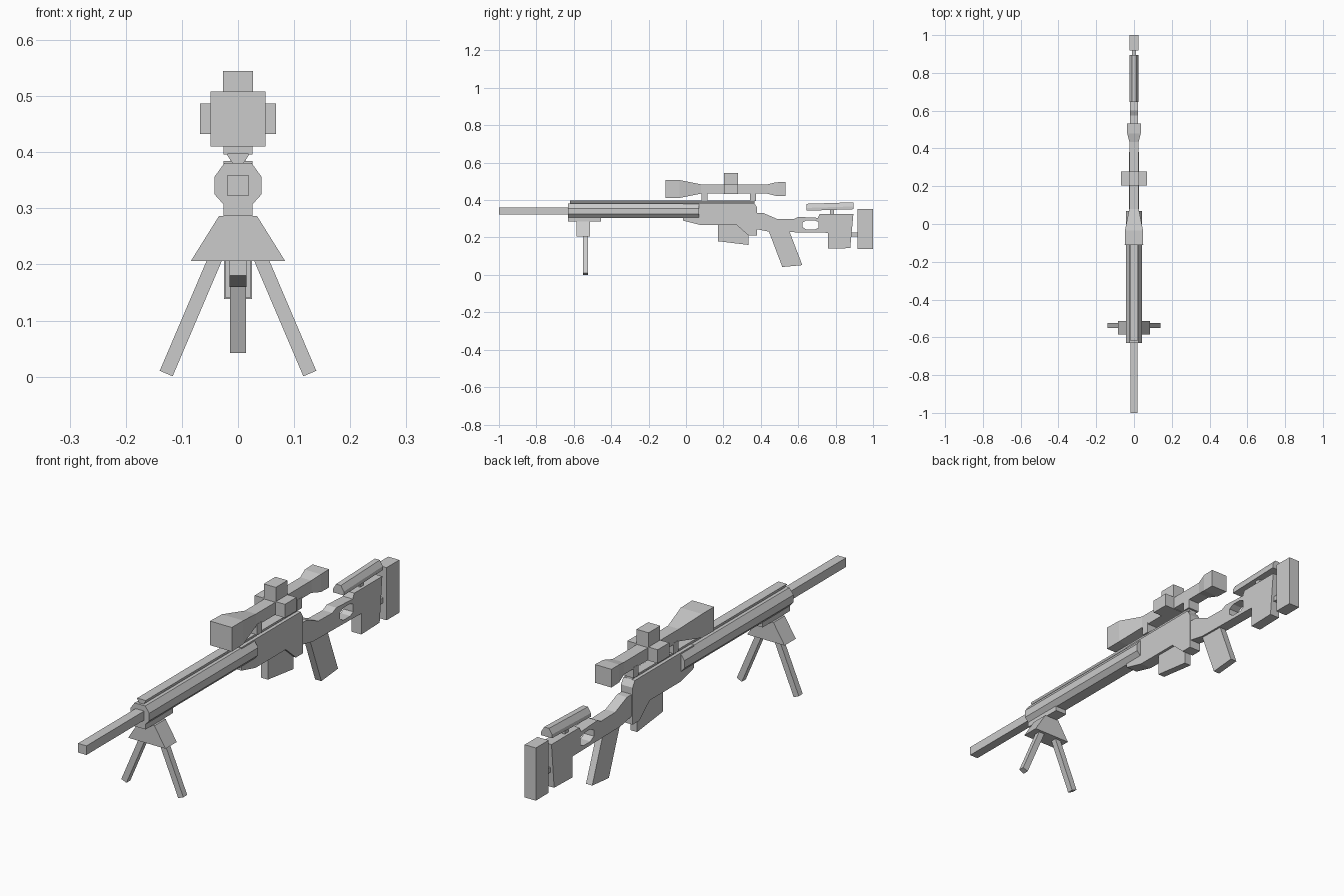
import bpy, bmesh
from mathutils import Vector

if "Cube" in bpy.data.objects:
    bpy.data.objects.remove(bpy.data.objects["Cube"])


def loft(name, rings):
    """Skin a closed, capped solid through matching rings of points."""
    bm = bmesh.new()
    vs = [[bm.verts.new(p) for p in r] for r in rings]
    n = len(vs[0])
    for a, b in zip(vs, vs[1:]):
        for i in range(n):
            j = (i + 1) % n
            bm.faces.new((a[i], a[j], b[j], b[i]))
    bm.faces.new(vs[0])
    bm.faces.new(vs[-1])
    bmesh.ops.recalc_face_normals(bm, faces=bm.faces)
    me = bpy.data.meshes.new(name)
    bm.to_mesh(me)
    bm.free()
    ob = bpy.data.objects.new(name, me)
    bpy.context.collection.objects.link(ob)
    return ob


def side_plate(name, prof, hw):
    """Side (y, z) outline extruded across x."""
    return loft(name, [[(x, y, z) for y, z in prof] for x in (-hw, hw)])


def box(name, hw, y0, y1, z0, z1):
    return side_plate(name, [(y0, z0), (y1, z0), (y1, z1), (y0, z1)], hw)


def along(name, half, y0, y1, rise=0):
    """Mirrored half (x, z) section extruded along y, optionally rising."""
    sec = half + [(-x, z) for x, z in reversed(half)]
    return loft(name, [[(x, y0, z) for x, z in sec],
                       [(x, y1, z + rise) for x, z in sec]])


# Barrel, octagonal handguard and top rail
box("barrel", 0.019, -1.0, -0.6, 0.322, 0.359)
along("handguard", [(0.024, 0.305), (0.042, 0.325), (0.042, 0.356), (0.024, 0.381)], -0.63, 0.07)
along("top_rail", [(0.008, 0.378), (0.019, 0.394), (0.019, 0.398)], -0.62, 0.365)

# Receiver and magazine
side_plate("receiver", [(-0.015, 0.384), (-0.015, 0.29), (0.075, 0.267), (0.27, 0.267),
                        (0.335, 0.21), (0.38, 0.21), (0.38, 0.36), (0.365, 0.384)], 0.026)
side_plate("magazine", [(0.17, 0.28), (0.17, 0.18), (0.335, 0.16), (0.335, 0.28)], 0.015)

# Stock with thumbhole
stock = side_plate("stock", [
    (0.375, 0.245), (0.45, 0.23), (0.76, 0.225), (0.76, 0.14), (0.878, 0.143),
    (0.895, 0.325), (0.715, 0.325), (0.705, 0.305), (0.6, 0.31), (0.575, 0.298),
    (0.485, 0.3), (0.41, 0.332), (0.375, 0.332)], 0.022)
hole = side_plate("thumbhole_cutter", [
    (0.623, 0.255), (0.645, 0.242), (0.69, 0.242), (0.708, 0.252),
    (0.708, 0.283), (0.685, 0.292), (0.645, 0.292), (0.623, 0.28)], 0.1)
hole.hide_render = True
hole.hide_viewport = True
cut = stock.modifiers.new("thumbhole", "BOOLEAN")
cut.object = hole
cut.operation = "DIFFERENCE"
cut.solver = "EXACT"

side_plate("grip", [(0.44, 0.24), (0.515, 0.042), (0.622, 0.052), (0.55, 0.24)], 0.014)
box("butt_pad", 0.025, 0.918, 1.0, 0.138, 0.352)
box("butt_connector", 0.01, 0.87, 0.93, 0.205, 0.226)
along("cheek_rest", [(0.024, 0.343), (0.024, 0.358), (0.011, 0.38)], 0.645, 0.895, 0.008)
box("cheek_post", 0.01, 0.77, 0.792, 0.315, 0.352)

# Scope: square tube flaring at both ends
Z = 0.459
stations = [(-0.11, 0.049), (-0.035, 0.048), (0.08, 0.025),
            (0.435, 0.025), (0.48, 0.036), (0.532, 0.037)]
loft("scope_body", [[(sx * h, y, Z + sz * h) for sx, sz in ((-1, -1), (1, -1), (1, 1), (-1, 1))]
                    for y, h in stations])
box("elevation_turret", 0.027, 0.204, 0.279, 0.47, 0.545)
box("windage_turret", 0.068, 0.204, 0.279, 0.432, 0.487)
for label, y in (("front", 0.1), ("rear", 0.357)):
    box(label + "_scope_mount", 0.026, y - 0.016, y + 0.016, 0.396, 0.44)

# Bipod: mounting plate, flared yoke and two splayed legs
box("bipod_mount", 0.026, -0.63, -0.455, 0.286, 0.31)
along("bipod_yoke", [(0.084, 0.206), (0.034, 0.286)], -0.585, -0.513)
for label, s in (("left", -1), ("right", 1)):
    top, foot = Vector((s * 0.034, 0, 0.226)), Vector((s * 0.128, 0, 0.0055))
    d = (foot - top).normalized()
    side = Vector((d.z, 0, -d.x)) * 0.0125
    loft(label + "_bipod_leg", [[c + k * side + Vector((0, y, 0)) for k, y in
                                 ((-1, -0.55), (1, -0.55), (1, -0.525), (-1, -0.525))]
                                for c in (top, foot)])
